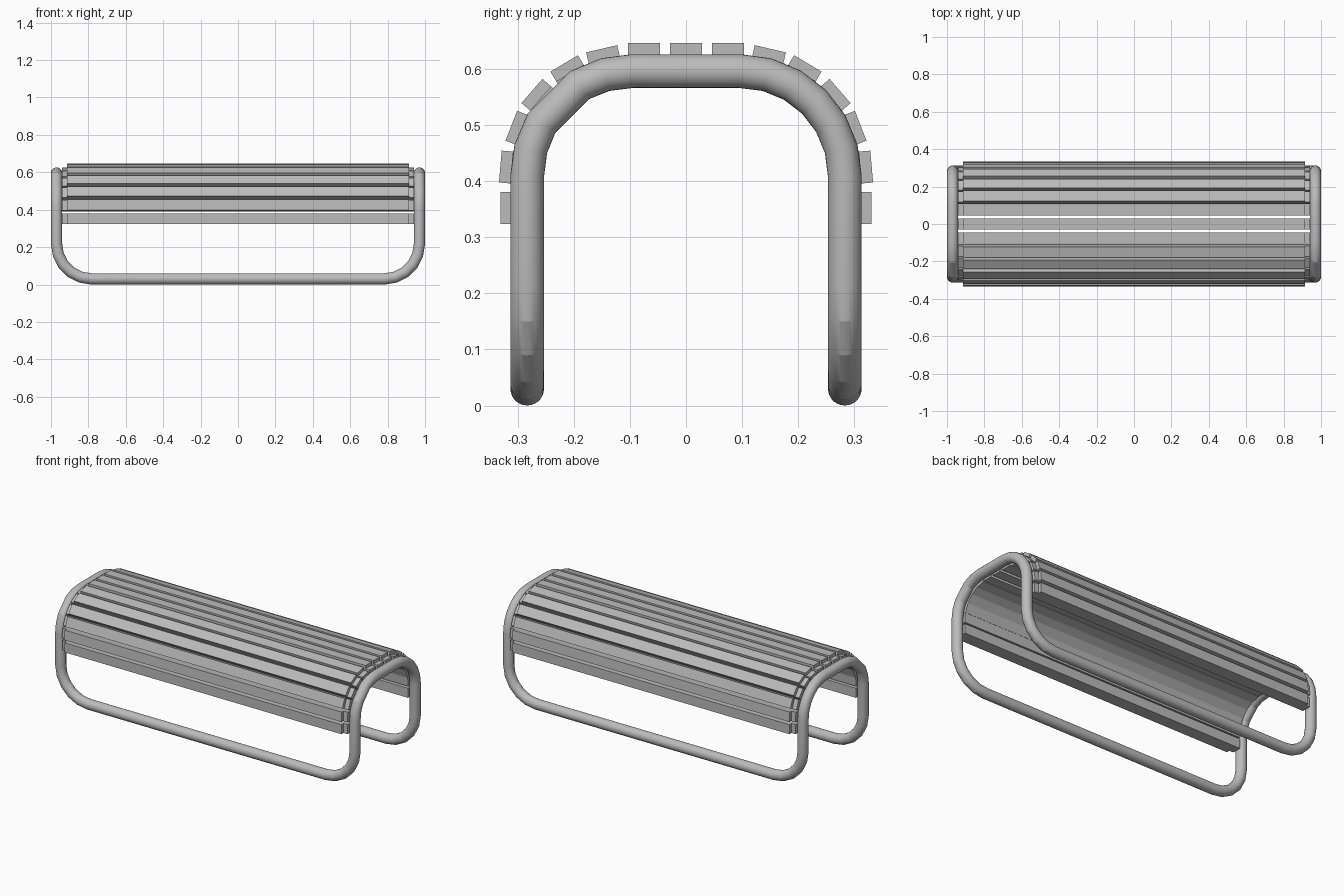
import bpy
import bmesh
from math import sin, cos, radians
from mathutils import Matrix, Vector

cube = bpy.data.objects.get("Cube")
if cube:
    bpy.data.objects.remove(cube, do_unlink=True)


def material(name, rgb):
    mat = bpy.data.materials.new(name)
    mat.use_nodes = True
    mat.diffuse_color = (*rgb, 1)
    mat.node_tree.nodes["Principled BSDF"].inputs["Base Color"].default_value = (*rgb, 1)
    return mat


grey = material("metal grey", (0.5, 0.5, 0.5))

# Tubular frame: one closed loop of two arches joined by two floor rails
TUBE = 0.03
END_X, LEG_Y, TOP_Z = 0.97, 0.283, 0.596
BEND = 0.187


def quarter_path(arch_angles):
    """Rail, floor bend, leg and arch bend of the +x, +y quarter."""
    path = []
    for a in (0, 18, 36, 54, 72, 90):
        a = radians(a)
        path.append(Vector((END_X - BEND + BEND * sin(a), LEG_Y, TUBE + BEND - BEND * cos(a))))
    for a in arch_angles:
        a = radians(a)
        path.append(Vector((END_X, LEG_Y - BEND + BEND * cos(a), TOP_Z - BEND + BEND * sin(a))))
    return path


def mirrored(path, sx, sy):
    return [Vector((p.x * sx, p.y * sy, p.z)) for p in path]


back = quarter_path((0, 15, 30, 45, 60, 75, 90))
front = quarter_path((0, 15, 30, 60, 75, 90))
loop = (back + mirrored(front, 1, -1)[::-1]
        + mirrored(front, -1, -1) + mirrored(back, -1, 1)[::-1])

curve = bpy.data.curves.new("tube_frame", "CURVE")
curve.dimensions = "3D"
curve.bevel_depth = TUBE
curve.bevel_resolution = 12
spline = curve.splines.new("POLY")
spline.points.add(len(loop) - 1)
for point, co in zip(spline.points, loop):
    point.co = (*co, 1)
spline.use_cyclic_u = True
frame = bpy.data.objects.new("tube_frame", curve)
bpy.context.collection.objects.link(frame)
curve.materials.append(grey)
bpy.context.view_layer.objects.active = frame
frame.select_set(True)
bpy.ops.object.convert(target="MESH")
bpy.ops.object.shade_smooth_by_angle(angle=radians(16))

# Slats: an outer board on a deeper, slightly longer core that sits between the arches
WIDTH = 0.057
BOARD_X, BOARD_THICK = 0.913, 0.02
CORE_X, CORE_DEPTH = 0.94, 0.055


def add_box(bm, half_x, low, high):
    place = Matrix.Translation((0, 0, (low + high) / 2)) @ Matrix.Diagonal(
        (2 * half_x, WIDTH, high - low, 1))
    bmesh.ops.create_cube(bm, size=1, matrix=place)


def slat(name, y, z, tilt):
    bm = bmesh.new()
    half = BOARD_THICK / 2
    add_box(bm, BOARD_X, -half, half)
    add_box(bm, CORE_X, -half - CORE_DEPTH, -half)
    bm.transform(Matrix.Translation((0, y, z)) @ Matrix.Rotation(radians(-tilt), 4, "X"))
    mesh = bpy.data.meshes.new(name)
    bm.to_mesh(mesh)
    bm.free()
    mesh.materials.append(grey)
    bpy.context.collection.objects.link(bpy.data.objects.new(name, mesh))


# Distance from the centre line, height and outward tilt of each slat pair
pairs = [(0.075, 0.636, 0), (0.148, 0.626, 13), (0.212, 0.601, 31), (0.267, 0.554, 49),
         (0.302, 0.495, 69), (0.321, 0.425, 85), (0.321, 0.352, 90)]
slat("slat_centre", 0, 0.636, 0)
for i, (y, z, tilt) in enumerate(pairs, 1):
    slat(f"slat_back_{i}", y, z, tilt)
    slat(f"slat_front_{i}", -y, z, -tilt)
